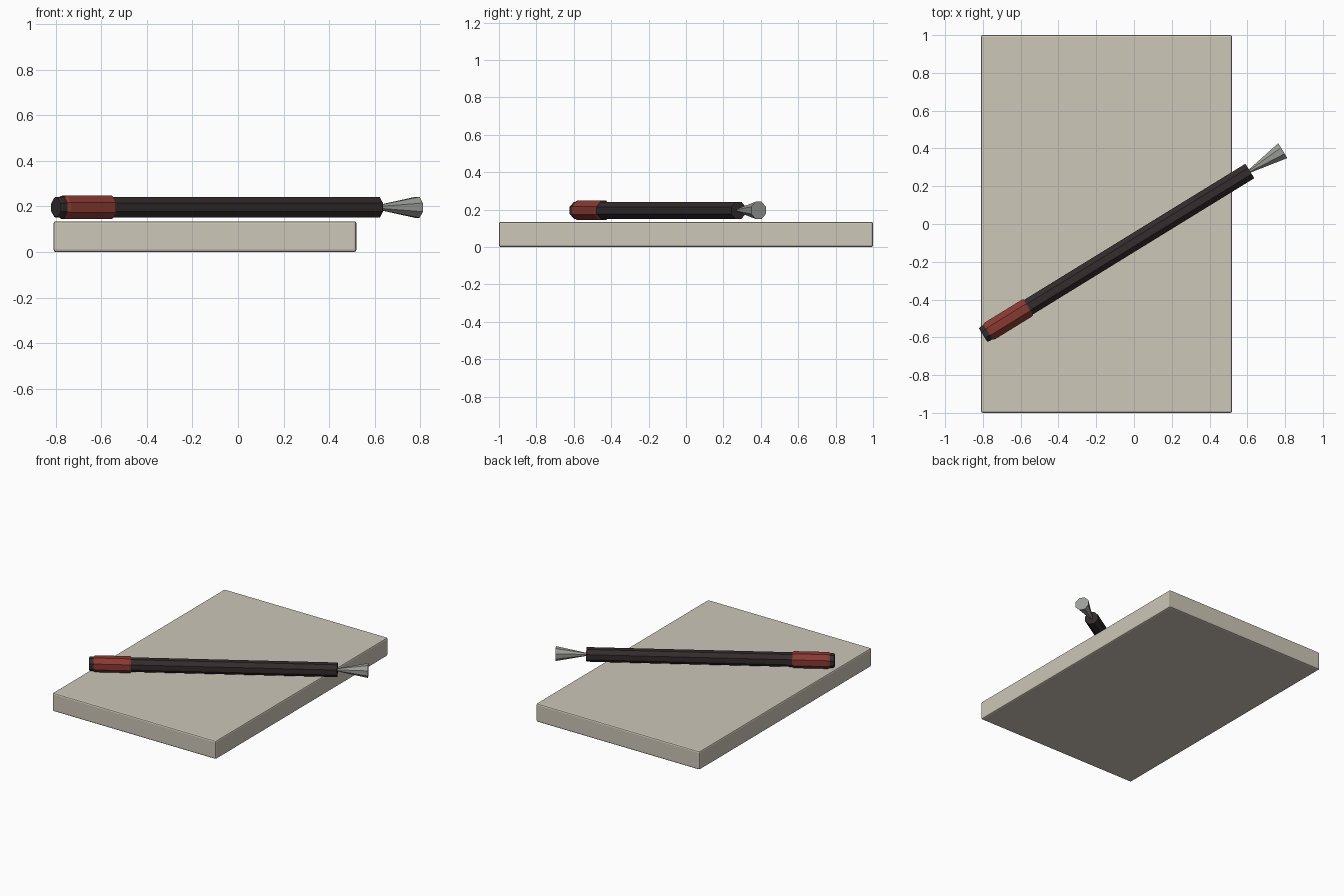
import bpy, bmesh, math
from mathutils import Matrix, Vector

if "Cube" in bpy.data.objects:
    bpy.data.objects.remove(bpy.data.objects["Cube"])

ANGLE = math.radians(31.6)
START = Vector((-0.799, -0.588, 0.196))
SIDES = 8


def material(name, rgb):
    m = bpy.data.materials.new(name)
    m.diffuse_color = (*rgb, 1)
    m.use_nodes = True
    m.node_tree.nodes["Principled BSDF"].inputs["Base Color"].default_value = m.diffuse_color
    return m


stone = material("pale stone", (0.61, 0.57, 0.48))
black = material("warm black", (0.033, 0.025, 0.026))
red = material("brick red", (0.25, 0.042, 0.032))
grey = material("soft grey", (0.33, 0.34, 0.31))


def finish(name, bm, mat):
    bmesh.ops.recalc_face_normals(bm, faces=bm.faces)
    me = bpy.data.meshes.new(name)
    bm.to_mesh(me)
    bm.free()
    me.materials.append(mat)
    ob = bpy.data.objects.new(name, me)
    bpy.context.collection.objects.link(ob)
    return ob


def turned(name, profile, mat):
    """Eight-sided part along the pen axis; profile = (distance, half width)."""
    bm = bmesh.new()
    rings = []
    for s, half in profile:
        r = half / math.cos(math.pi / SIDES)
        angles = [(i + 0.5) * math.tau / SIDES for i in range(SIDES)]
        rings.append([bm.verts.new((s, r * math.cos(a), r * math.sin(a))) for a in angles])
    for a, b in zip(rings, rings[1:]):
        for i in range(SIDES):
            j = (i + 1) % SIDES
            bm.faces.new((a[i], a[j], b[j], b[i]))
    bm.faces.new(rings[0])
    bm.faces.new(rings[-1])
    ob = finish(name, bm, mat)
    ob.matrix_world = Matrix.Translation(START) @ Matrix.Rotation(ANGLE, 4, 'Z')


# Slab with softened edges
bm = bmesh.new()
bmesh.ops.create_cube(bm, size=1)
bmesh.ops.scale(bm, vec=(1.33, 2.0, 0.135), verts=bm.verts)
bmesh.ops.translate(bm, vec=(-0.145, 0, 0.0675), verts=bm.verts)
slab = finish("slab", bm, stone)
bevel = slab.modifiers.new("soft edges", 'BEVEL')
bevel.width = 0.01
bevel.segments = 2

# Rod lying diagonally: end cap, grip sleeve, shaft, flared tip
turned("end_cap", [(0, 0.041), (0.008, 0.045), (0.05, 0.045)], black)
turned("grip_sleeve", [(0.03, 0.047), (0.045, 0.052), (0.273, 0.052), (0.282, 0.047)], red)
turned("shaft", [(0.27, 0.045), (1.658, 0.045)], black)
turned("flared_tip", [(1.65, 0.008), (1.863, 0.046)], grey)
